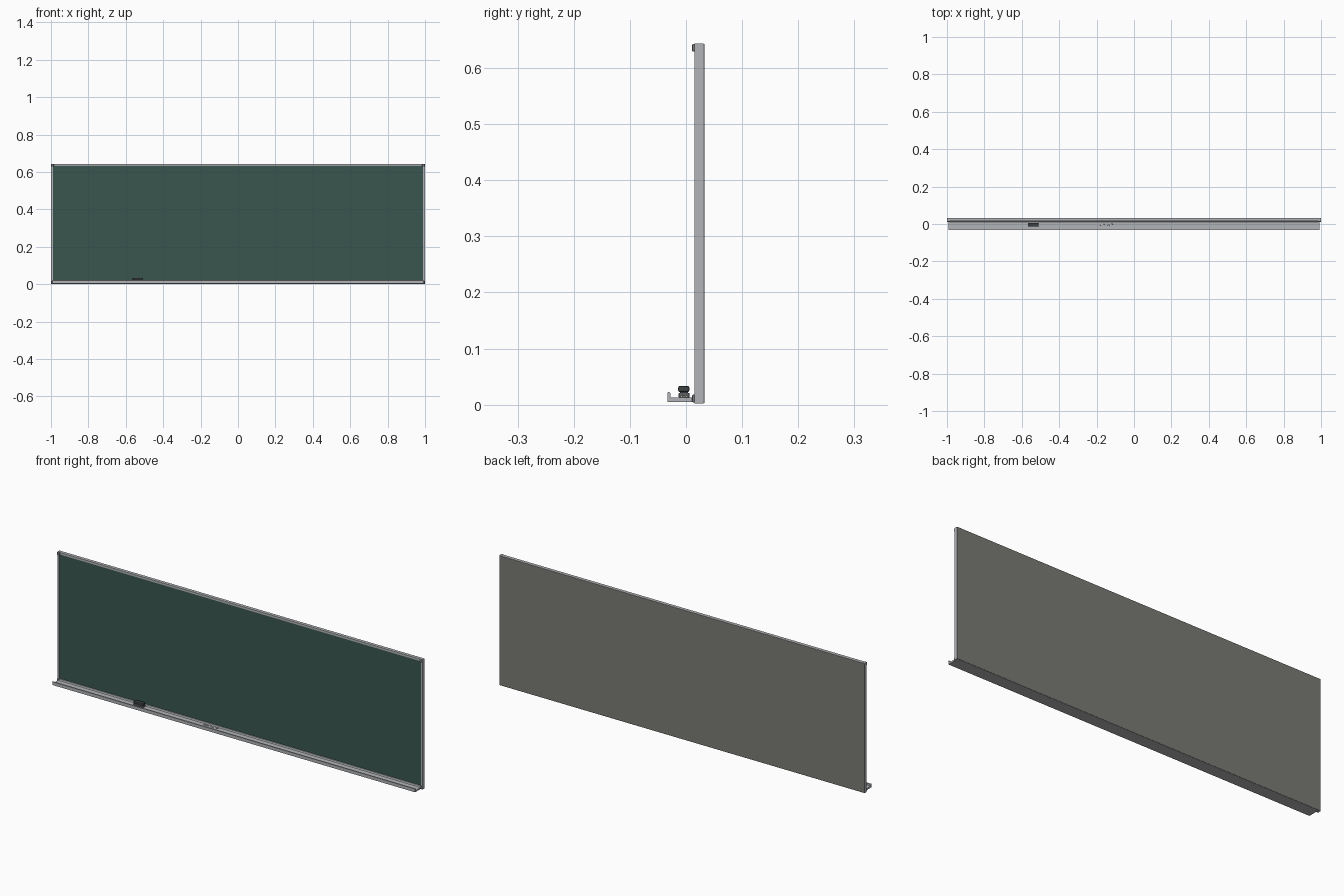
import bpy, bmesh, math

if "Cube" in bpy.data.objects:
    bpy.data.objects.remove(bpy.data.objects["Cube"])


def material(name, rgb):
    # sRGB 0-255 to linear
    lin = [((c / 255 + 0.055) / 1.055) ** 2.4 for c in rgb]
    m = bpy.data.materials.new(name)
    m.diffuse_color = (*lin, 1)
    m.use_nodes = True
    m.node_tree.nodes["Principled BSDF"].inputs["Base Color"].default_value = m.diffuse_color
    return m


ALU = material("aluminium", (178, 180, 183))
CAP = material("corner_grey", (120, 122, 124))
GREEN = material("board_green", (58, 86, 78))
BACK = material("backing_grey", (122, 122, 118))
DARK = material("eraser_dark", (62, 66, 66))
FELT = material("eraser_felt", (92, 95, 96))
CHALK = material("chalk_white", (235, 235, 230))


def finish(name, bm, mat, bevel=0, segments=2):
    bmesh.ops.recalc_face_normals(bm, faces=bm.faces)
    me = bpy.data.meshes.new(name)
    bm.to_mesh(me)
    bm.free()
    me.materials.append(mat)
    ob = bpy.data.objects.new(name, me)
    bpy.context.collection.objects.link(ob)
    if bevel:
        mod = ob.modifiers.new("bevel", 'BEVEL')
        mod.width, mod.segments = bevel, segments
    return ob


def box(name, x, y, z, mat, bevel=0):
    bm = bmesh.new()
    bmesh.ops.create_cube(bm, size=1)
    for v in bm.verts:
        for i, (a, b) in enumerate((x, y, z)):
            v.co[i] = a if v.co[i] < 0 else b
    return finish(name, bm, mat, bevel)


def extrude_x(name, profile, x0, x1, mat):
    # (y, z) outline swept along x
    bm = bmesh.new()
    face = bm.faces.new([bm.verts.new((x0, y, z)) for y, z in profile])
    new = bmesh.ops.extrude_face_region(bm, geom=[face])["geom"]
    bmesh.ops.translate(bm, vec=(x1 - x0, 0, 0),
                        verts=[g for g in new if isinstance(g, bmesh.types.BMVert)])
    return finish(name, bm, mat)


Z0, Z1 = 0.002, 0.644
W = 0.011
YF, YB = 0.015, 0.032

# Writing surface and backing sheet
box("writing_surface", (-0.992, 0.992), (0.019, 0.026), (Z0 + .006, Z1 - .006), GREEN)
box("backing_sheet", (-0.998, 0.998), (0.026, YB), (Z0 + .002, Z1 - .002), BACK)

# Frame rails
for side, s in (("left", -1), ("right", 1)):
    box(f"{side}_rail", sorted((s * (1 - W), s)), (YF, YB - .0004), (Z0, Z1), ALU, 0.001)
box("top_rail", (W - 1, 1 - W), (YF, YB - .0004), (Z1 - W, Z1), ALU, 0.001)
box("bottom_rail", (W - 1, 1 - W), (YF, YB - .0004), (Z0, Z0 + 0.016), ALU, 0.001)

# Back cover of the rails, leaving only their outer edges visible
box("back_cover", (-0.999, 0.999), (YB - .001, YB + .0006), (Z0 + .001, Z1 - .001), BACK)

# Corner caps
for sx in (-1, 1):
    for z in (0.004, 0.629):
        box("corner_cap", sorted((sx * 0.985, sx * 0.999)), (0.011, 0.016),
            (z, z + 0.014), CAP, 0.002)

# Chalk tray with a raised front lip
extrude_x("chalk_tray", [(YF, 0.005), (-0.033, 0.005), (-0.033, 0.021),
                         (-0.031, 0.023), (-0.028, 0.021), (-0.028, 0.0125),
                         (0.010, 0.0125), (0.013, 0.018), (YF, 0.018)],
          -0.992, 0.992, ALU)

# Eraser: felt pad, narrow neck and rounded grip
EX = (-0.563, -0.511)
box("eraser_felt", EX, (-0.013, 0.006), (0.0125, 0.021), FELT, 0.001)
box("eraser_neck", (EX[0] + .002, EX[1] - .002), (-0.011, 0.004), (0.020, 0.024), DARK)
box("eraser_grip", EX, (-0.014, 0.006), (0.0225, 0.0335), DARK, 0.003)

# Chalk sticks lying in the tray
for x, y, length, turn in ((-0.17, -0.004, 0.026, 0.1), (-0.138, -0.006, 0.016, -0.3),
                           (-0.115, 0.0, 0.012, 0.2)):
    bm = bmesh.new()
    bmesh.ops.create_cone(bm, cap_ends=True, segments=12, radius1=0.0022,
                          radius2=0.0018, depth=length)
    ob = finish("chalk_stick", bm, CHALK)
    ob.rotation_euler = (0, math.pi / 2, turn)
    ob.location = (x, y, 0.0147)
